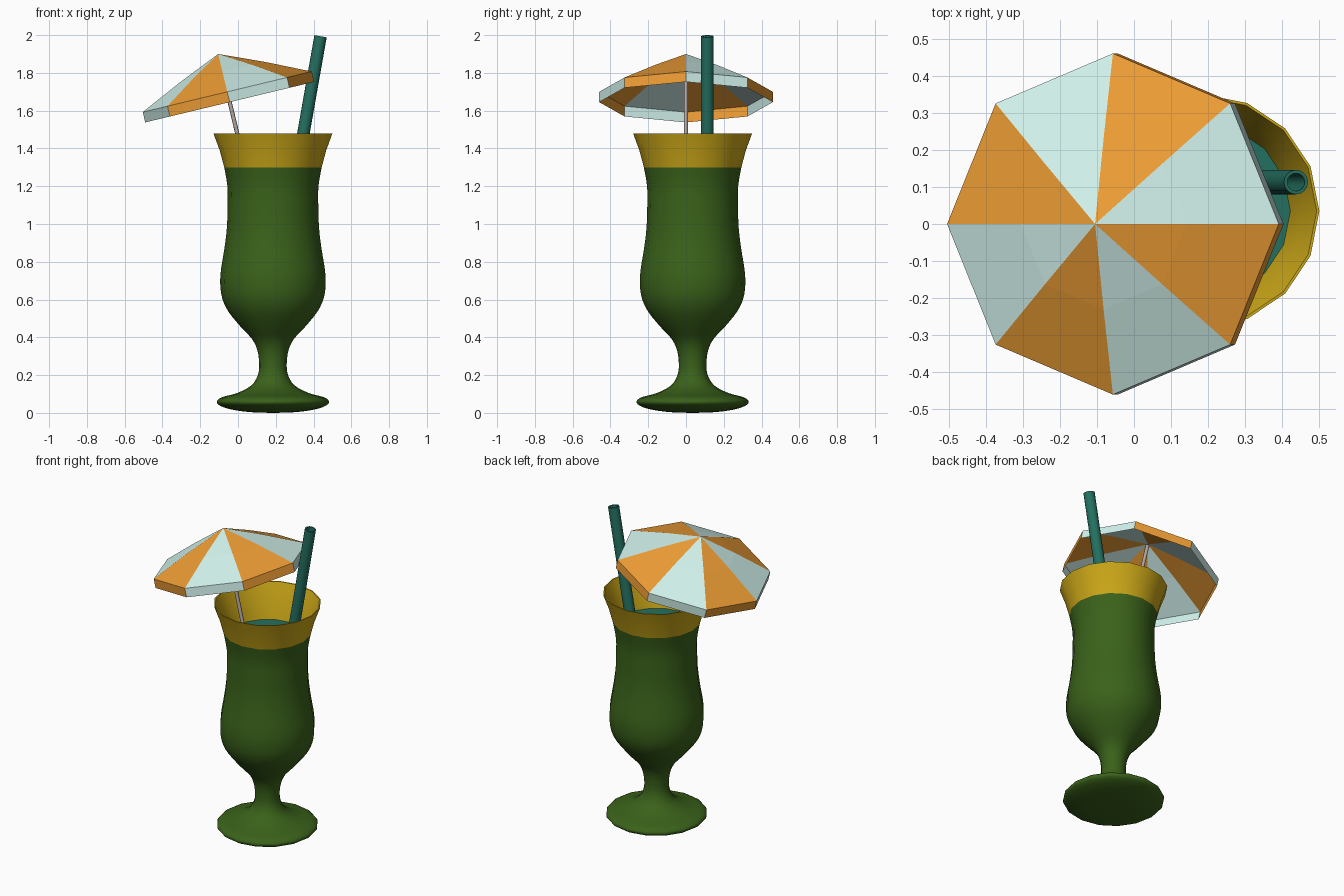
import bpy, bmesh, math
from mathutils import Vector, Matrix

if "Cube" in bpy.data.objects:
    bpy.data.objects.remove(bpy.data.objects["Cube"])

GLASS = Vector((0.185, 0.035, 0))
SIDES = 16


def material(name, rgb):
    m = bpy.data.materials.new(name)
    lin = [(c / 255 / 12.92 if c < 11 else ((c / 255 + 0.055) / 1.055) ** 2.4) for c in rgb]
    m.diffuse_color = (*lin, 1)
    m.use_nodes = True
    m.node_tree.nodes["Principled BSDF"].inputs["Base Color"].default_value = m.diffuse_color
    return m


green = material("green_glass", (58, 98, 26))
yellow = material("yellow_rim", (204, 168, 24))
teal = material("teal", (36, 112, 96))
orange = material("orange_paper", (236, 156, 52))
mint = material("mint_paper", (210, 242, 236))
wood = material("stick_grey", (178, 168, 164))


def finish(name, bm, mats, smooth=None):
    me = bpy.data.meshes.new(name)
    bm.to_mesh(me)
    bm.free()
    ob = bpy.data.objects.new(name, me)
    bpy.context.collection.objects.link(ob)
    for m in mats:
        me.materials.append(m)
    if smooth:
        bpy.ops.object.select_all(action='DESELECT')
        ob.select_set(True)
        bpy.context.view_layer.objects.active = ob
        bpy.ops.object.shade_smooth_by_angle(angle=math.radians(smooth))
    return ob


def catmull(pts, steps=3):
    """Smooth curve through profile points."""
    out = []
    p = [Vector(q) for q in pts]
    p = [p[0]] + p + [p[-1]]
    for a, b, c, d in zip(p, p[1:], p[2:], p[3:]):
        for i in range(steps):
            t = i / steps
            out.append(0.5 * (2 * b + (c - a) * t + (2 * a - 5 * b + 4 * c - d) * t * t
                              + (3 * b - a - 3 * c + d) * t ** 3))
    return out + [p[-1]]


def lathe(name, profile, mat, sides=SIDES, smooth=45, matrix=None, closed=False):
    """Spin an (r, z) profile round z, then place it with a matrix."""
    bm = bmesh.new()
    rings = []
    for r, z in profile:
        if r < 1e-4:
            rings.append([bm.verts.new((0, 0, z))] * sides)
        else:
            rings.append([bm.verts.new((r * math.cos(2 * math.pi * i / sides),
                                        r * math.sin(2 * math.pi * i / sides), z))
                          for i in range(sides)])
    pairs = list(zip(rings, rings[1:]))
    if closed:
        pairs.append((rings[-1], rings[0]))
    for lo, hi in pairs:
        for i in range(sides):
            j = (i + 1) % sides
            bm.faces.new(dict.fromkeys((lo[i], lo[j], hi[j], hi[i])))
    bm.transform(matrix or Matrix.Translation(GLASS))
    return finish(name, bm, [mat], smooth)


# Glass foot, stem and bowl
lathe("glass_body", catmull([
    (0, 0), (0.12, 0.004), (0.22, 0.018), (0.28, 0.038), (0.297, 0.06),
    (0.27, 0.083), (0.19, 0.105), (0.115, 0.145), (0.08, 0.20), (0.073, 0.26),
    (0.082, 0.33), (0.11, 0.39), (0.17, 0.455), (0.235, 0.535), (0.268, 0.605),
    (0.279, 0.68), (0.275, 0.76), (0.257, 0.87), (0.244, 0.98), (0.24, 1.10),
    (0.241, 1.20), (0.258, 1.30)]), green)

# Flared rim with its inner wall
lathe("glass_rim", [(0.258, 1.30), (0.282, 1.39), (0.315, 1.48), (0.308, 1.48),
                    (0.272, 1.39), (0.246, 1.30), (0.234, 1.25)], yellow)

# Drink surface
lathe("drink", [(0.237, 1.265), (0, 1.265)], teal)


def axis_matrix(origin, tilt):
    return Matrix.Translation(origin) @ Matrix.Rotation(tilt, 4, 'Y')


# Hollow leaning straw
lathe("straw", [(0.033, 0), (0.033, -1.4), (0.024, -1.4), (0.024, 0)], teal,
      matrix=axis_matrix((0.437, 0.113, 1.994), math.radians(10)), closed=True)

# Umbrella canopy: cone of eight panels with a short skirt, tilted to the left
place = axis_matrix((-0.105, 0, 1.90), math.radians(-13.5))
bm = bmesh.new()
apex = bm.verts.new((0, 0, 0))
rings = [[bm.verts.new((r * math.cos(i * math.pi / 4), r * math.sin(i * math.pi / 4), z))
          for i in range(8)]
         for r, z in ((0.23, -0.098), (0.46, -0.206), (0.46, -0.262))]
for i in range(8):
    j = (i + 1) % 8
    faces = [bm.faces.new((apex, rings[0][i], rings[0][j]))]
    for hi, lo in zip(rings, rings[1:]):
        faces.append(bm.faces.new((hi[i], lo[i], lo[j], hi[j])))
    for f in faces:
        f.material_index = i % 2
bm.transform(place)
finish("umbrella_canopy", bm, [mint, orange])

# Umbrella stick
lathe("umbrella_stick", [(0, -0.85), (0.011, -0.85), (0.011, -0.01), (0, -0.005)], wood,
      sides=8, smooth=50, matrix=place)
